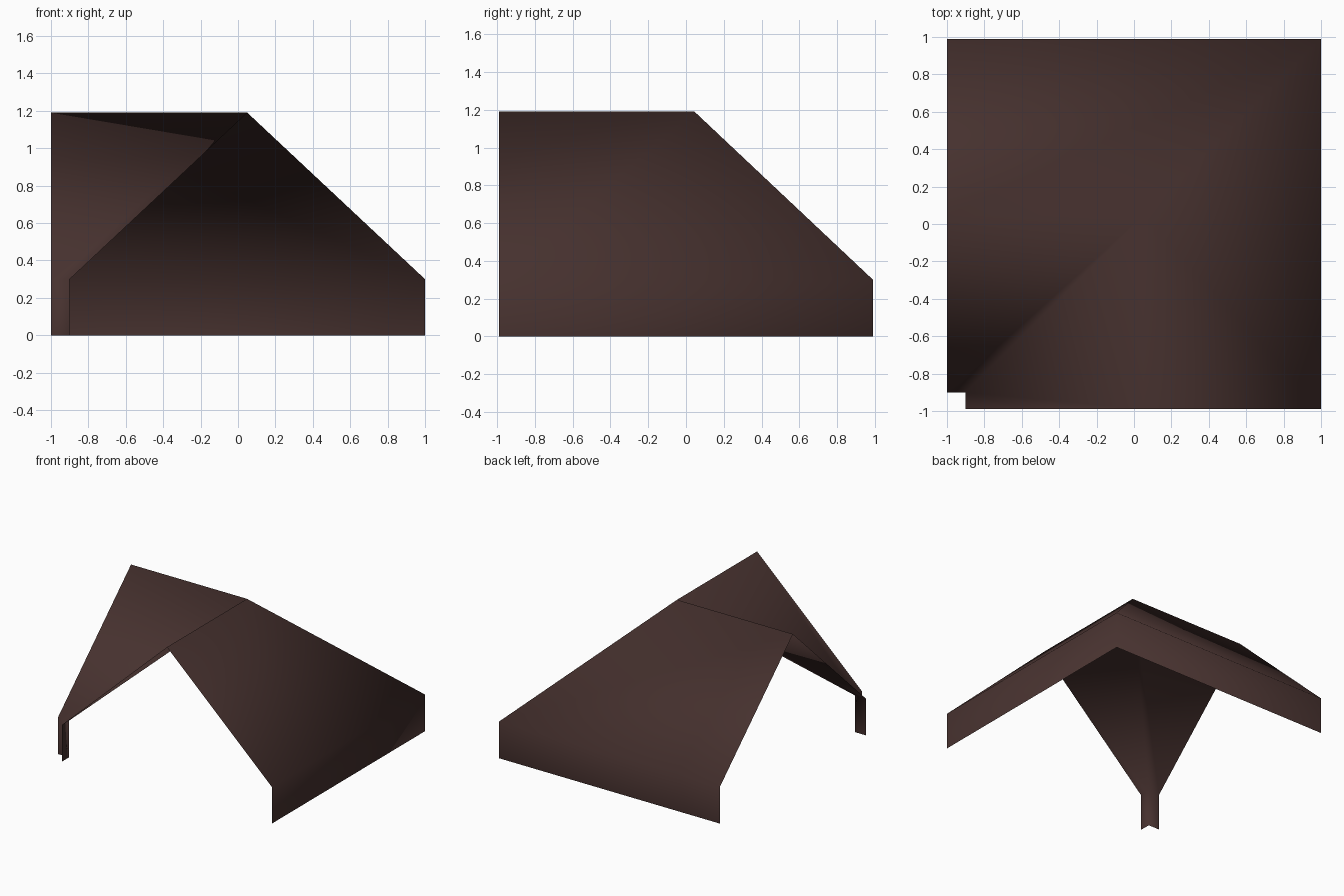
import bpy, bmesh

if "Cube" in bpy.data.objects:
    bpy.data.objects.remove(bpy.data.objects["Cube"])

mat = bpy.data.materials.new("dark brown roofing")
mat.diffuse_color = (0.062, 0.031, 0.028, 1)
mat.use_nodes = True
mat.node_tree.nodes["Principled BSDF"].inputs["Base Color"].default_value = mat.diffuse_color

# Roof cross-section: (offset in x, offset in y, height), inner fascia to outer fascia
profile = [(-0.9, -0.9, 0), (-0.9, -0.9, 0.3), (0.05, 0.045, 1.19),
           (1, 0.99, 0.3), (1, 0.99, 0)]

# Open sheet swept around an L with a mitred corner
bm = bmesh.new()
rows = []
for x, y, z in profile:
    rows.append([bm.verts.new((-1, y, z)),      # left gable end
                 bm.verts.new((x, y, z)),       # hip / valley corner
                 bm.verts.new((x, -0.99, z))])  # front gable end
for a, b in zip(rows, rows[1:]):
    for i in range(2):
        f = bm.faces.new((a[i], a[i + 1], b[i + 1], b[i]))
        f.normal_update()
        f.smooth = True
# Slopes face up and outwards
if sum(f.normal.z for f in bm.faces) < 0:
    bmesh.ops.reverse_faces(bm, faces=bm.faces[:])

mesh = bpy.data.meshes.new("corner_roof")
bm.to_mesh(mesh)
bm.free()
mesh.materials.append(mat)
roof = bpy.data.objects.new("corner_roof", mesh)
bpy.context.collection.objects.link(roof)
